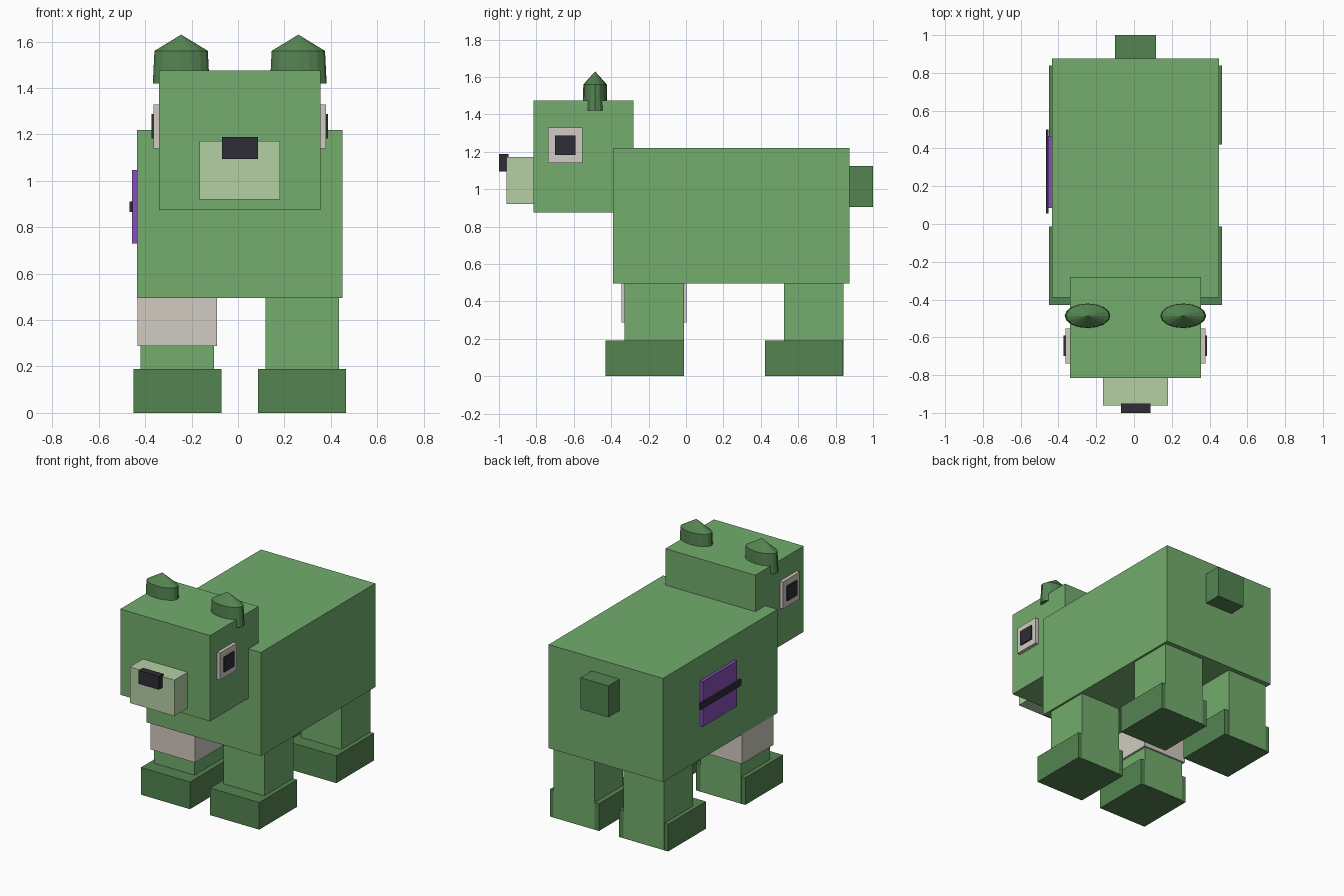
import bpy, bmesh, math

cube = bpy.data.objects.get("Cube")
if cube:
    bpy.data.objects.remove(cube, do_unlink=True)


def material(name, rgb):
    """Flat material from 0-255 sRGB values."""
    lin = [((c / 255 + 0.055) / 1.055) ** 2.4 for c in rgb] + [1.0]
    m = bpy.data.materials.new(name)
    m.use_nodes = True
    m.diffuse_color = lin
    bsdf = next(n for n in m.node_tree.nodes if n.type == 'BSDF_PRINCIPLED')
    bsdf.inputs["Base Color"].default_value = lin
    bsdf.inputs["Roughness"].default_value = 0.9
    return m


GREEN = material("fur green", (115, 173, 109))
DARK = material("dark green", (84, 132, 81))
PALE = material("pale green", (181, 208, 164))
CREAM = material("cream", (209, 203, 193))
BLACK = material("near black", (46, 45, 55))
PURPLE = material("purple", (136, 78, 184))


def finish(bm, name, mat):
    bmesh.ops.recalc_face_normals(bm, faces=bm.faces)
    me = bpy.data.meshes.new(name)
    bm.to_mesh(me)
    bm.free()
    me.materials.append(mat)
    ob = bpy.data.objects.new(name, me)
    bpy.context.collection.objects.link(ob)
    return ob


def box(name, mat, x, y, z):
    """Box spanning the given (min, max) ranges."""
    bm = bmesh.new()
    bmesh.ops.create_cube(bm, size=1)
    for v in bm.verts:
        v.co = [sum(r) / 2 + c * (r[1] - r[0]) for r, c in zip((x, y, z), v.co)]
    return finish(bm, name, mat)


def ear(name, cx):
    """Flattened oval drum with a shallow pointed cap."""
    bm = bmesh.new()
    n = 16
    rings = []
    for rx, ry, z in ((0.122, 0.066, 1.42), (0.115, 0.063, 1.56)):
        rings.append([bm.verts.new((cx + rx * math.cos(2 * math.pi * i / n),
                                    -0.486 + ry * math.sin(2 * math.pi * i / n), z))
                      for i in range(n)])
    tip = bm.verts.new((cx, -0.486, 1.63))
    low, top = rings
    bm.faces.new(low)
    for i in range(n):
        j = (i + 1) % n
        bm.faces.new((low[i], low[j], top[j], top[i]))
        bm.faces.new((top[i], top[j], tip))
    return finish(bm, name, DARK)


# Body, head and tail
MID = 0.0075  # symmetry plane
box("body", GREEN, (-0.435, 0.45), (-0.39, 0.875), (0.495, 1.22))
box("head", GREEN, (-0.34, 0.355), (-0.815, -0.28), (0.875, 1.475))
box("snout", PALE, (-0.165, 0.18), (-0.96, -0.81), (0.92, 1.172))
box("nose", BLACK, (-0.07, 0.087), (-1.0, -0.95), (1.095, 1.188))
box("tail", DARK, (-0.10, 0.117), (0.87, 1.0), (0.905, 1.125))

# Parts repeated on both sides
for side, s in (("left", 1), ("right", -1)):
    def span(a, b):
        return tuple(sorted((MID + s * a, MID + s * b)))

    ear(side + "_ear", MID + s * 0.2525)
    box(side + "_eye", CREAM, span(0.34, 0.371), (-0.738, -0.553), (1.14, 1.33))
    box(side + "_pupil", BLACK, span(0.36, 0.380), (-0.70, -0.59), (1.183, 1.287))
    for end, back in (("front", -0.012), ("back", 0.84)):
        box(f"{side}_{end}_leg", GREEN, span(0.112, 0.428),
            (back - 0.317, back + 0.002), (0.004, 0.51))
        box(f"{side}_{end}_foot", DARK, span(0.078, 0.458),
            (back - 0.418, back), (0.0, 0.19))

# Bandage on the right front leg
box("bandage", CREAM, (-0.434, -0.09), (-0.345, 0.002), (0.288, 0.5))

# Purple patch with a dark strap on the right flank
box("patch", PURPLE, (-0.456, -0.43), (0.085, 0.465), (0.73, 1.047))
box("strap", BLACK, (-0.467, -0.453), (0.055, 0.5), (0.865, 0.91))
